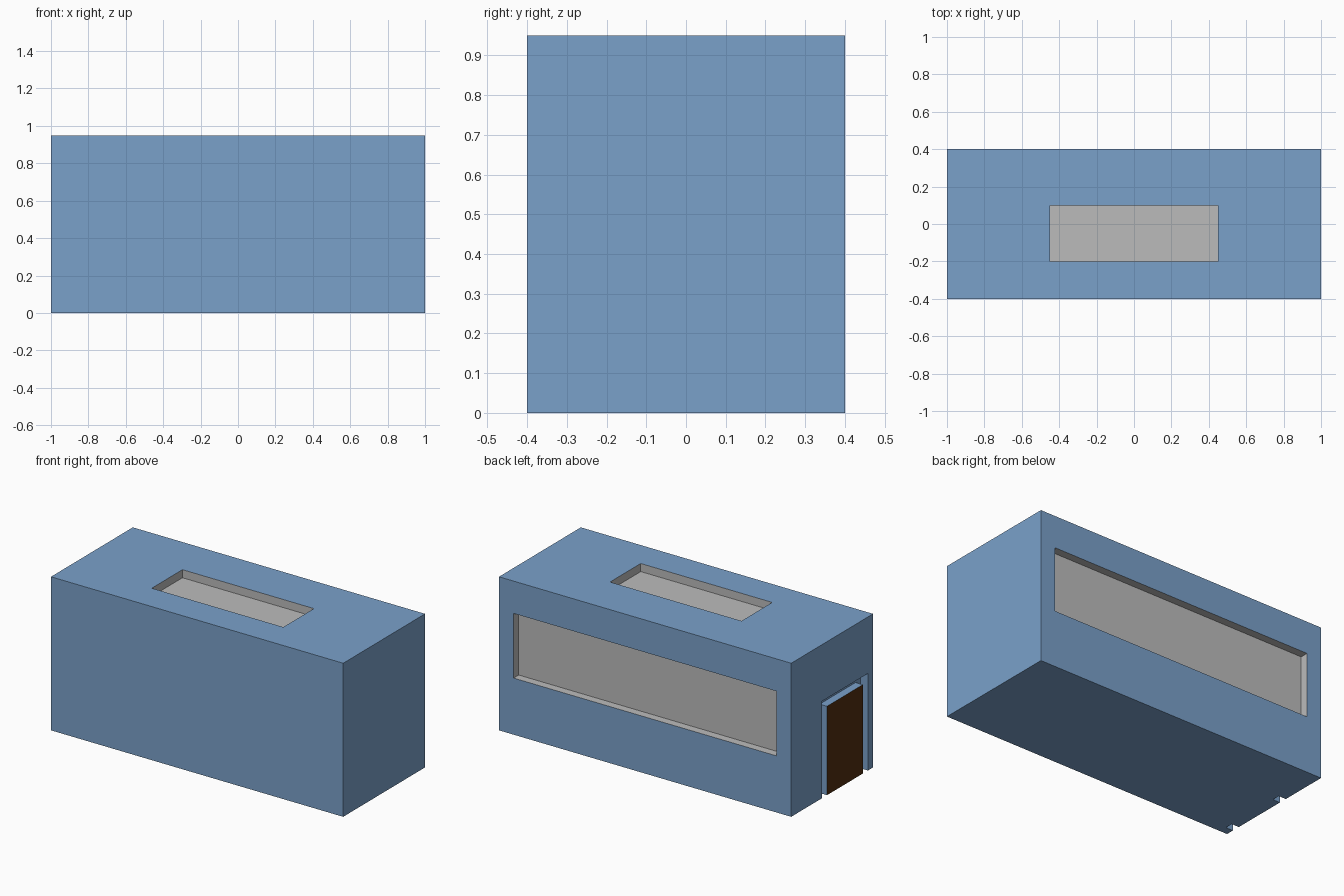
import bpy
from mathutils import Vector

if "Cube" in bpy.data.objects:
    bpy.data.objects.remove(bpy.data.objects["Cube"])


def material(name, rgb):
    m = bpy.data.materials.new(name)
    m.diffuse_color = (*rgb, 1.0)
    m.use_nodes = True
    m.node_tree.nodes["Principled BSDF"].inputs["Base Color"].default_value = m.diffuse_color
    return m


BLUE = material("wall_blue", (0.195, 0.355, 0.59))
GREY = material("window_grey", (0.5, 0.5, 0.5))
BROWN = material("door_brown", (0.084, 0.028, 0.005))


def box(name, lo, hi, mats):
    """Axis-aligned box spanning corner lo to corner hi."""
    lo, hi = Vector(lo), Vector(hi)
    bpy.ops.mesh.primitive_cube_add(size=1)
    ob = bpy.context.object
    ob.name = name
    for v in ob.data.vertices:
        v.co = (lo + hi) / 2 + v.co * (hi - lo)
    for m in mats:
        ob.data.materials.append(m)
    return ob


def cut(target, name, lo, hi):
    """Sink a box-shaped recess into the target."""
    cutter = box(name, lo, hi, [BLUE])
    mod = target.modifiers.new(name, 'BOOLEAN')
    mod.operation = 'DIFFERENCE'
    mod.solver = 'EXACT'
    mod.object = cutter
    bpy.context.view_layer.objects.active = target
    bpy.ops.object.modifier_apply(modifier=name)
    bpy.data.objects.remove(cutter, do_unlink=True)


D = 0.05  # depth of every recess
walls = box("building_walls", (-1, -0.4, 0), (1, 0.4, 0.95), [BLUE, GREY])

# Skylight, long back window, doorway on the left end
skylight = ((-0.45, -0.2, 0.95 - D), (0.45, 0.1, 1.05))
window = ((-0.9, 0.4 - D, 0.35), (0.9, 0.5, 0.75))
cut(walls, "skylight_cutter", *skylight)
cut(walls, "window_cutter", *window)
cut(walls, "doorway_cutter", (-1.1, -0.35, -0.1), (-1 + D, 0.1, 0.6))

# Grey lining: every face lying wholly inside the skylight or window recess
for p in walls.data.polygons:
    p.material_index = 0
    for lo, hi in (skylight, window):
        if all(lo[i] - 1e-4 <= walls.data.vertices[v].co[i] <= hi[i] + 1e-4
               for v in p.vertices for i in range(3)):
            p.material_index = 1

# Door block, flush with the end wall, with a groove around it
door = box("door", (-1, -0.3, 0), (-1 + D, 0.05, 0.55), [BLUE, BROWN])
for p in door.data.polygons:
    p.material_index = 1 if p.normal.x < -0.5 else 0
